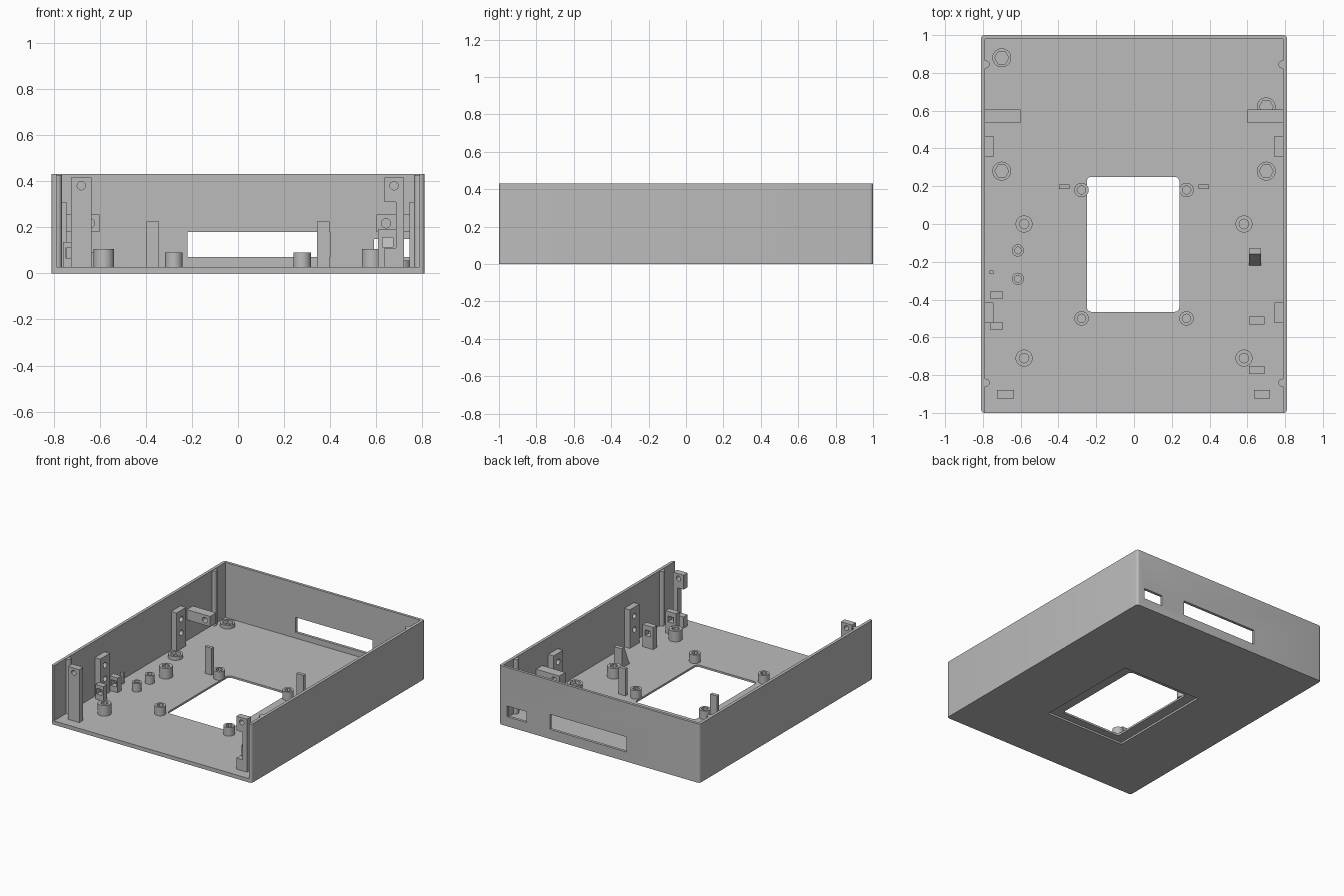
import bpy, bmesh, math
from mathutils import Matrix, Vector

if "Cube" in bpy.data.objects:
    bpy.data.objects.remove(bpy.data.objects["Cube"], do_unlink=True)

grey = bpy.data.materials.new("plain_grey")
grey.use_nodes = True
colour = (0.5, 0.5, 0.5, 1)
grey.diffuse_color = colour
grey.node_tree.nodes["Principled BSDF"].inputs["Base Color"].default_value = colour

FLOOR, TOP = 0.028, 0.43


def finish(name, bm):
    bmesh.ops.recalc_face_normals(bm, faces=bm.faces)
    mesh = bpy.data.meshes.new(name)
    bm.to_mesh(mesh)
    bm.free()
    obj = bpy.data.objects.new(name, mesh)
    bpy.context.collection.objects.link(obj)
    mesh.materials.append(grey)
    return obj


def box(name, x, y, z, radius=0):
    """Box from three (low, high) ranges, with optional rounded upright edges."""
    bm = bmesh.new()
    bmesh.ops.create_cube(bm, size=1)
    for v in bm.verts:
        v.co = Vector([(r[0] + r[1]) / 2 + c * (r[1] - r[0]) for r, c in zip((x, y, z), v.co)])
    if radius:
        upright = [e for e in bm.edges if abs(e.verts[0].co.z - e.verts[1].co.z) > 1e-4]
        bmesh.ops.bevel(bm, geom=upright, offset=radius, segments=5, profile=0.5, affect='EDGES')
    return finish(name, bm)


def rod(name, centre, radius, length, sides=32, axis='Z'):
    bm = bmesh.new()
    turn = {'X': Matrix.Rotation(math.pi / 2, 4, 'Y'), 'Y': Matrix.Rotation(math.pi / 2, 4, 'X'),
            'Z': Matrix.Identity(4)}[axis]
    start = Matrix.Rotation(math.pi / 2, 4, 'Z')
    bmesh.ops.create_cone(bm, cap_ends=True, segments=sides, radius1=radius, radius2=radius,
                          depth=length, matrix=Matrix.Translation(centre) @ turn @ start)
    return finish(name, bm)


def prism(name, profile, low, high):
    """Extrude a y-z profile along x."""
    bm = bmesh.new()
    face = bm.faces.new([bm.verts.new((low, y, z)) for y, z in profile])
    new = bmesh.ops.extrude_face_region(bm, geom=[face])["geom"]
    bmesh.ops.translate(bm, vec=(high - low, 0, 0),
                        verts=[g for g in new if isinstance(g, bmesh.types.BMVert)])
    return finish(name, bm)


def cut(obj, *cutters):
    for cutter in cutters:
        mod = obj.modifiers.new("cut", 'BOOLEAN')
        mod.operation, mod.solver, mod.object = 'DIFFERENCE', 'EXACT', cutter
        bpy.context.view_layer.objects.active = obj
        bpy.ops.object.modifier_apply(modifier=mod.name)
        bpy.data.objects.remove(cutter, do_unlink=True)
    return obj


def boss(name, x, y, radius, hole, top, sides):
    body = rod(name, (x, y, (FLOOR + top) / 2), radius, top - FLOOR)
    cut(body, rod("socket", (x, y, top), hole, 2 * (top - FLOOR) - 0.004, sides))


# Tray: floor and three walls, open at the front
tray = box("tray", (-0.81, 0.81), (-1, 1), (0, TOP), 0.018)
cut(tray,
    box("inside", (-0.788, 0.788), (-1.2, 0.98), (FLOOR, 1)),
    box("floor_opening", (-0.25, 0.24), (-0.465, 0.25), (-0.1, 0.1), 0.025),
    box("underside_recess", (-0.325, 0.32), (-0.52, 0.286), (-0.1, 0.014)),
    box("long_slot", (-0.22, 0.40), (0.9, 1.1), (0.07, 0.18)),
    box("short_slot", (0.59, 0.745), (0.9, 1.1), (0.07, 0.148)))

# Screw bosses
for side, label in ((-1, "right"), (1, "left")):
    for y, end in ((0.0, "back"), (-0.71, "front")):
        boss(f"{end}_{label}_boss", side * 0.582, y, 0.045, 0.026, 0.105, 8)
    for y, end in ((0.18, "back"), (-0.5, "front")):
        boss(f"{end}_{label}_opening_boss", side * 0.278, y, 0.038, 0.023, 0.09, 8)
for y in (-0.14, -0.29):
    boss("small_boss", -0.615, y, 0.032, 0.018, 0.09, 16)
for x, y in ((-0.7, 0.88), (-0.7, 0.28), (0.7, 0.28), (0.7, 0.62)):
    boss("nut_seat", x, y, 0.05, 0.037, 0.055, 6)

# Parts repeated on both side walls
for side, label in ((-1, "right"), (1, "left")):
    def span(a, b):
        return tuple(sorted((side * a, side * b)))

    box(f"{label}_floor_post", span(0.342, 0.398), (0.185, 0.21), (FLOOR, 0.225))
    for y in (-0.84, 0.845):
        rod(f"{label}_wall_rib", (side * 0.785, y, 0.227), 0.021, 0.4, 20)
    arm = box(f"{label}_back_arm", span(0.6, 0.79), (0.535, 0.605), (0.18, 0.255))
    cut(arm, rod("arm_hole", (side * 0.642, 0.57, 0.217), 0.02, 0.2, 20, 'Y'))
    for y in (0.41, -0.47):
        plate = box(f"{label}_wall_bracket", span(0.745, 0.79), (y - 0.055, y + 0.055), (FLOOR, 0.31))
        cut(plate, *[rod("bracket_hole", (side * 0.745, y, z), 0.02, 0.07, 20, 'X')
                     for z in (0.245, 0.145)])

# Front uprights: a plain one, and one with a stepped neck
upright = box("right_front_upright", (-0.725, -0.635), (-0.925, -0.88), (FLOOR, 0.415))
cut(upright, rod("upright_hole", (-0.68, -0.9, 0.38), 0.018, 0.2, 20, 'Y'))
upright = box("left_front_upright", (0.635, 0.72), (-0.925, -0.88), (FLOOR, 0.415))
cut(upright, rod("upright_hole", (0.677, -0.9, 0.38), 0.018, 0.2, 20, 'Y'),
    box("neck_gap", (0.6, 0.685), (-1, -0.8), (0.11, 0.31)))

# Windowed cable blocks
for x, y, half, top, mid in ((0.65, -0.51, 0.042, 0.19, 0.135), (0.65, -0.773, 0.042, 0.19, 0.135),
                             (-0.727, -0.375, 0.032, 0.135, 0.088),
                             (-0.727, -0.54, 0.032, 0.135, 0.088)):
    block = box("cable_block", (x - half, x + half), (y - 0.021, y + 0.021), (FLOOR, top))
    cut(block, box("window", (x - 0.022, x + 0.022), (y - 0.1, y + 0.1), (mid - 0.021, mid + 0.021)))

# Small stop pin and sloped stop
box("stop_pin", (-0.765, -0.745), (-0.265, -0.245), (FLOOR, 0.11))
prism("sloped_stop", [(-0.22, FLOOR), (-0.13, FLOOR), (-0.13, 0.17), (-0.16, 0.17)], 0.61, 0.672)

# Smooth the round parts, keep the edges sharp
bpy.ops.object.select_all(action='DESELECT')
for obj in bpy.context.collection.objects:
    if obj.type == 'MESH':
        obj.select_set(True)
        bpy.context.view_layer.objects.active = obj
bpy.ops.object.shade_smooth_by_angle(angle=math.radians(35))
